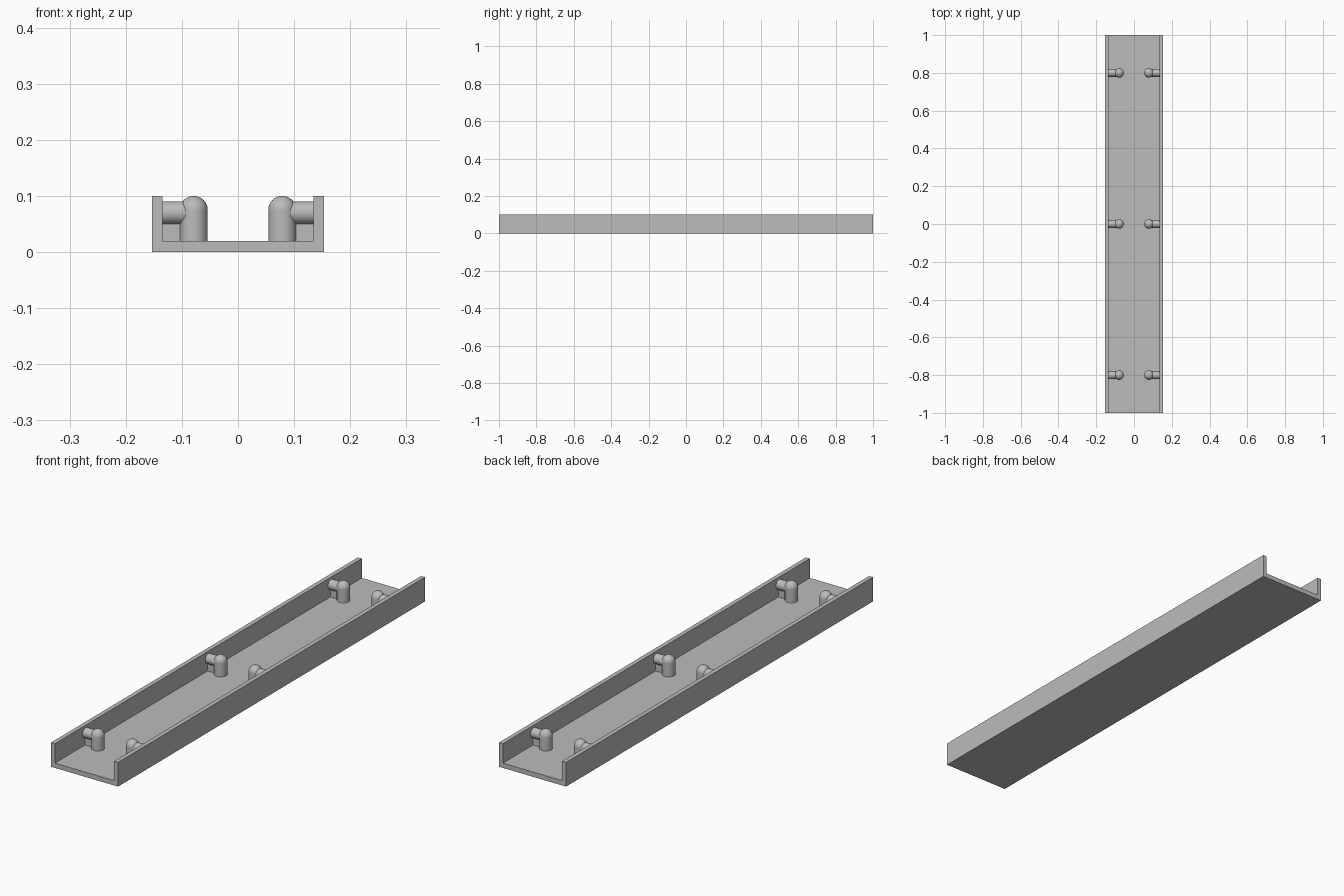
import bpy, bmesh, math
from mathutils import Matrix, Vector

if "Cube" in bpy.data.objects:
    bpy.data.objects.remove(bpy.data.objects["Cube"])

grey = bpy.data.materials.new("light grey")
grey.diffuse_color = (0.5, 0.5, 0.5, 1)
grey.use_nodes = True
grey.node_tree.nodes["Principled BSDF"].inputs["Base Color"].default_value = grey.diffuse_color

HALF_W, INNER, FLOOR, TOP = 0.153, 0.135, 0.02, 0.10
POST_X, POST_R, POST_Z = 0.079, 0.025, 0.075
ARM_R, ARM_Z = 0.0205, 0.07


def make(name, bm, smooth=False):
    bmesh.ops.recalc_face_normals(bm, faces=bm.faces)
    mesh = bpy.data.meshes.new(name)
    bm.to_mesh(mesh)
    bm.free()
    mesh.materials.append(grey)
    ob = bpy.data.objects.new(name, mesh)
    bpy.context.collection.objects.link(ob)
    if smooth:
        bpy.ops.object.select_all(action='DESELECT')
        ob.select_set(True)
        bpy.context.view_layer.objects.active = ob
        bpy.ops.object.shade_smooth_by_angle(angle=math.radians(35))
    return ob


# U-shaped channel: one profile extruded along y
bm = bmesh.new()
profile = [(-HALF_W, 0), (HALF_W, 0), (HALF_W, TOP), (INNER, TOP),
           (INNER, FLOOR), (-INNER, FLOOR), (-INNER, TOP), (-HALF_W, TOP)]
face = bm.faces.new([bm.verts.new((x, -1, z)) for x, z in profile])
ext = bmesh.ops.extrude_face_region(bm, geom=[face])["geom"]
bmesh.ops.translate(bm, vec=(0, 2, 0),
                    verts=[g for g in ext if isinstance(g, bmesh.types.BMVert)])
make("channel", bm)


def post(name, side, y):
    # upright post with a domed top
    bm = bmesh.new()
    bmesh.ops.create_uvsphere(bm, u_segments=32, v_segments=16, radius=POST_R)
    bmesh.ops.bisect_plane(bm, geom=bm.verts[:] + bm.edges[:] + bm.faces[:],
                           plane_co=(0, 0, 0), plane_no=(0, 0, -1),
                           clear_outer=True)
    rim = [e for e in bm.edges if e.is_boundary]
    ext = bmesh.ops.extrude_edge_only(bm, edges=rim)["geom"]
    low = [g for g in ext if isinstance(g, bmesh.types.BMVert)]
    bmesh.ops.translate(bm, vec=(0, 0, FLOOR - POST_Z), verts=low)
    bmesh.ops.translate(bm, vec=(side * POST_X, y, POST_Z), verts=bm.verts)
    make(name, bm, True)


def arm(name, side, y):
    # round arm from the wall into the post
    bm = bmesh.new()
    length = INNER - POST_X
    mat = (Matrix.Translation((side * (INNER + POST_X) / 2, y, ARM_Z))
           @ Matrix.Rotation(math.pi / 2, 4, 'Y'))
    bmesh.ops.create_cone(bm, cap_ends=True, segments=32, radius1=ARM_R,
                          radius2=ARM_R, depth=length, matrix=mat)
    make(name, bm, True)


def web(name, side, y):
    # thin plate closing the gap below the arm
    bm = bmesh.new()
    x0, x1 = POST_X, INNER
    z0, z1 = FLOOR, ARM_Z
    mat = (Matrix.Translation((side * (x0 + x1) / 2, y, (z0 + z1) / 2))
           @ Matrix.Diagonal((x1 - x0, 0.01, z1 - z0, 1)))
    bmesh.ops.create_cube(bm, size=1, matrix=mat)
    make(name, bm)


for place, y in (("front", -0.8), ("middle", 0), ("back", 0.8)):
    for label, side in (("left", -1), ("right", 1)):
        post(f"{place}_{label}_post", side, y)
        arm(f"{place}_{label}_arm", side, y)
        web(f"{place}_{label}_web", side, y)
